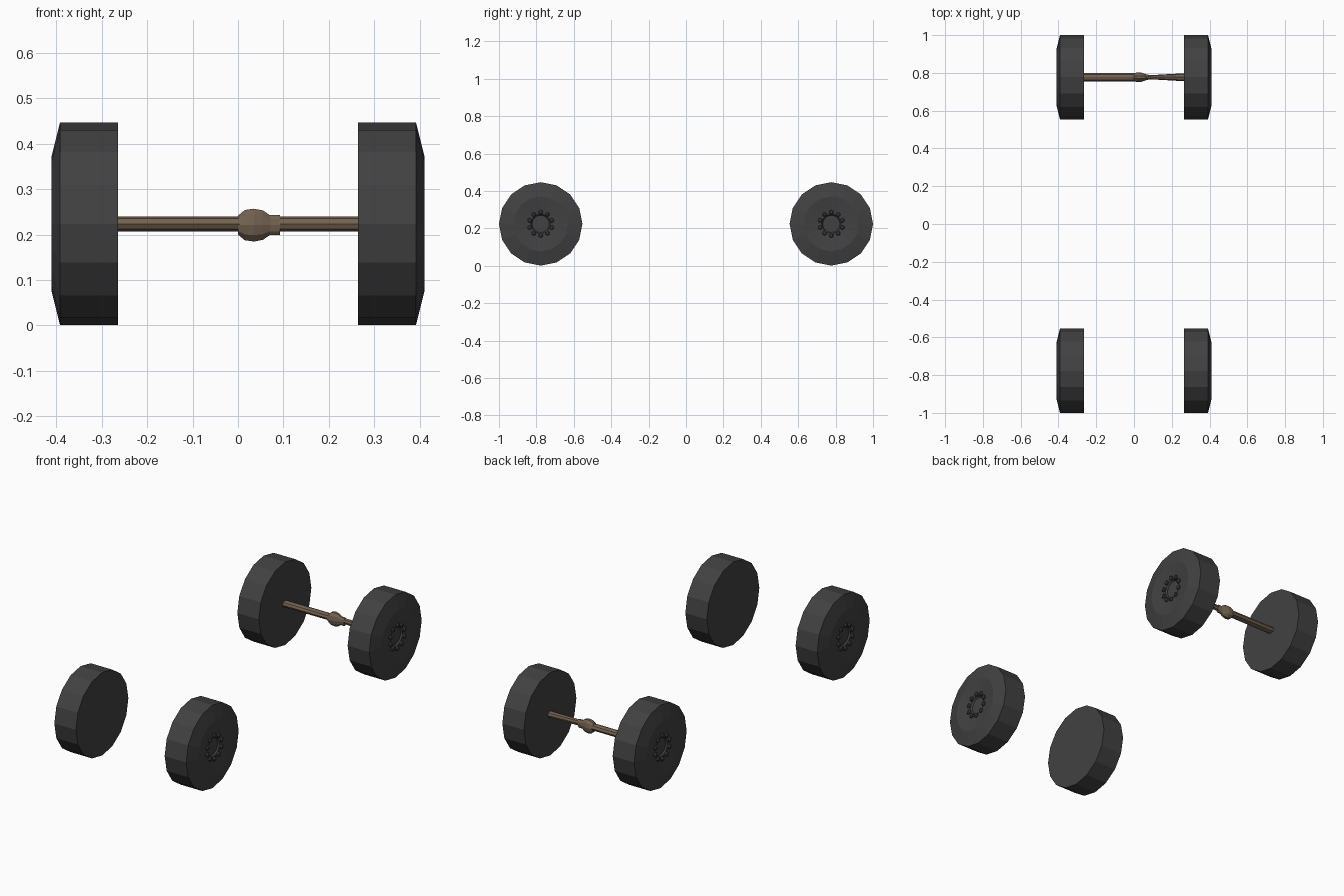
import bpy
import bmesh
from math import sin, cos, pi

cube = bpy.data.objects.get("Cube")
if cube:
    bpy.data.objects.remove(cube, do_unlink=True)


def material(name, colour):
    m = bpy.data.materials.new(name)
    m.use_nodes = True
    m.diffuse_color = (*colour, 1)
    m.node_tree.nodes["Principled BSDF"].inputs["Base Color"].default_value = (*colour, 1)
    return m


RUBBER = material("dark rubber", (0.053, 0.053, 0.053))
BRONZE = material("brown metal", (0.17, 0.12, 0.08))


def add_rings(bm, rings, sides, y=0.0, z=0.0):
    """Skin capped cross-sections along x; each ring is (x, y radius, z radius)."""
    loops = [[bm.verts.new((x, y + ry * cos(2 * pi * i / sides), z + rz * sin(2 * pi * i / sides)))
              for i in range(sides)] for x, ry, rz in rings]
    for a, b in zip(loops, loops[1:]):
        for i in range(sides):
            j = (i + 1) % sides
            bm.faces.new((a[i], a[j], b[j], b[i]))
    bm.faces.new(loops[0][::-1])
    bm.faces.new(loops[-1])


def finish(name, bm, mat, location):
    bmesh.ops.recalc_face_normals(bm, faces=bm.faces)
    mesh = bpy.data.meshes.new(name)
    bm.to_mesh(mesh)
    bm.free()
    mesh.materials.append(mat)
    ob = bpy.data.objects.new(name, mesh)
    ob.location = location
    bpy.context.collection.objects.link(ob)
    return ob


RADIUS, AXLE_Y, AXLE_Z = 0.223, 0.777, 0.224

# Wheels: faceted tyre with bevelled shoulder, shallow dish and sunken hub
tyre = [(0.264, RADIUS), (0.392, RADIUS), (0.411, 0.147), (0.398, 0.052), (0.39, 0.046)]
for end, sy in (("front", -1), ("rear", 1)):
    for side, sx in (("left", 1), ("right", -1)):
        spot = (0, sy * AXLE_Y, AXLE_Z)
        bm = bmesh.new()
        add_rings(bm, [(sx * x, r, r) for x, r in tyre], 16)
        finish(f"{end}_{side}_wheel", bm, RUBBER, spot)

        # Ring of lug nuts
        bm = bmesh.new()
        for k in range(10):
            a = 2 * pi * (k + 0.5) / 10
            nut = [(0.39, 0.012), (0.406, 0.012), (0.411, 0.007)]
            add_rings(bm, [(sx * x, r, r) for x, r in nut], 8, 0.062 * cos(a), 0.062 * sin(a))
        finish(f"{end}_{side}_lug_nuts", bm, RUBBER, spot)

# Rear axle: straight tube, differential bulb with collar, tapering half shaft
rear = (0, AXLE_Y, AXLE_Z)
bm = bmesh.new()
add_rings(bm, [(-0.266, 0.022, 0.0165), (0.02, 0.022, 0.0165)], 8)
finish("axle_tube", bm, BRONZE, rear)

bm = bmesh.new()
add_rings(bm, [(0.0, 0.021, 0.022), (0.015, 0.025, 0.035), (0.035, 0.025, 0.038),
               (0.055, 0.019, 0.034), (0.07, 0.014, 0.023), (0.092, 0.011, 0.023)], 10)
finish("differential", bm, BRONZE, (0, AXLE_Y, AXLE_Z - 0.003))

bm = bmesh.new()
add_rings(bm, [(0.07, 0.01, 0.0165), (0.266, 0.021, 0.0165)], 8)
finish("half_shaft", bm, BRONZE, rear)
